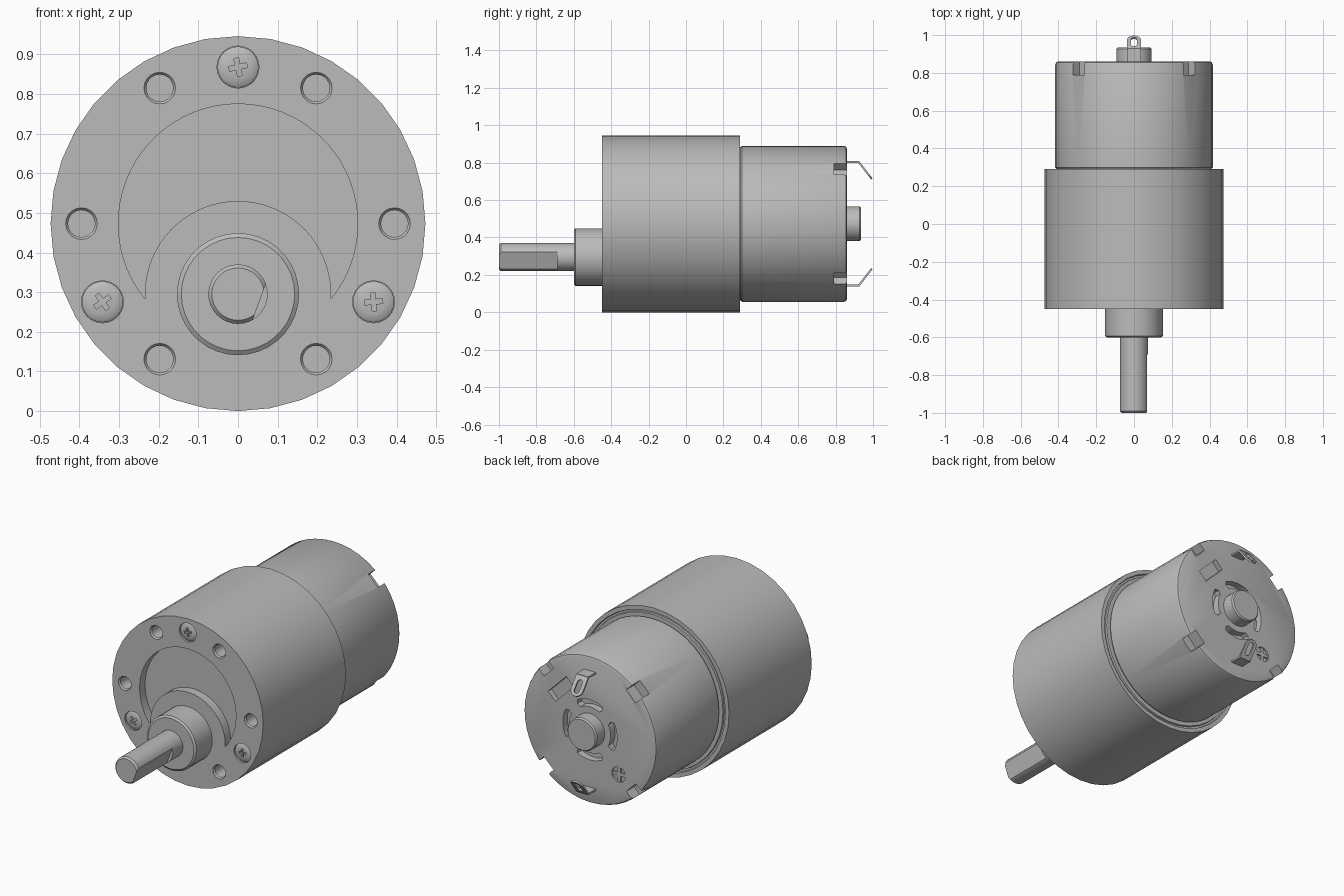
import bpy, bmesh, math
from math import sin, cos, pi, radians
from mathutils import Matrix

cube = bpy.data.objects.get("Cube")
if cube:
    bpy.data.objects.remove(cube, do_unlink=True)

AXIS = 0.473      # height of the body axis
SHAFT_Z = 0.295   # height of the output shaft
FRONT, REAR = -0.45, 0.86

steel = bpy.data.materials.new("grey steel")
steel.use_nodes = True
grey = (0.5, 0.5, 0.5, 1)
steel.diffuse_color = grey
bsdf = next(n for n in steel.node_tree.nodes if n.type == 'BSDF_PRINCIPLED')
bsdf.inputs["Base Color"].default_value = grey


def finish(name, bm):
    bmesh.ops.recalc_face_normals(bm, faces=bm.faces)
    mesh = bpy.data.meshes.new(name)
    bm.to_mesh(mesh)
    bm.free()
    mesh.materials.append(steel)
    obj = bpy.data.objects.new(name, mesh)
    bpy.context.collection.objects.link(obj)
    return obj


def lathe(name, profile, x=0, z=AXIS, segs=36):
    """Spin (radius, y) points about an axis parallel to y, with closed ends."""
    bm = bmesh.new()
    rings = []
    for r, y in profile:
        angles = [2 * pi * i / segs for i in range(segs)]
        rings.append([bm.verts.new((x + r * sin(a), y, z + r * cos(a))) for a in angles])
    for a, b in zip(rings, rings[1:]):
        for i in range(segs):
            j = (i + 1) % segs
            bm.faces.new((a[i], a[j], b[j], b[i]))
    bm.faces.new(rings[0])
    bm.faces.new(rings[-1])
    return finish(name, bm)


def prism(name, outline, y0, y1, x=0, z=AXIS, turn=0):
    """Extrude an (x, z) outline along y, turned by an angle and moved to x, z."""
    bm = bmesh.new()
    c, s = cos(turn), sin(turn)
    ends = [[bm.verts.new((x + u * c - v * s, y, z + u * s + v * c)) for u, v in outline]
            for y in (y0, y1)]
    n = len(outline)
    for i in range(n):
        j = (i + 1) % n
        bm.faces.new((ends[0][i], ends[0][j], ends[1][j], ends[1][i]))
    for e in ends:
        bm.faces.new(e)
    return finish(name, bm)


def polar(r, degrees):
    return r * cos(radians(degrees)), r * sin(radians(degrees))


def arc(r, a0, a1, n, dz=0):
    points = [polar(r, a0 + (a1 - a0) * i / n) for i in range(n + 1)]
    return [(u, v + dz) for u, v in points]


def rect(u0, u1, v0, v1):
    return [(u0, v0), (u1, v0), (u1, v1), (u0, v1)]


def plus(l, w):
    quarter = [(l, -w), (l, w), (w, w)]
    return [(u * cos(k * pi / 2) - v * sin(k * pi / 2), u * sin(k * pi / 2) + v * cos(k * pi / 2))
            for k in range(4) for u, v in quarter]


def cut(obj, cutters):
    for c in cutters:
        mod = obj.modifiers.new("cut", 'BOOLEAN')
        mod.operation, mod.solver, mod.object = 'DIFFERENCE', 'EXACT', c
        bpy.context.view_layer.objects.active = obj
        bpy.ops.object.modifier_apply(modifier=mod.name)
        bpy.data.objects.remove(c, do_unlink=True)


parts = []

# Gearbox housing with a crescent pocket, mounting holes and screw seats
gearbox = lathe("gearbox_housing", [(0.473, FRONT), (0.473, 0.29), (0.45, 0.29), (0.447, 0.28),
                                    (0.437, 0.28), (0.435, 0.29)])
drop = SHAFT_Z - AXIS
crescent = arc(0.302, -39, 219, 48) + arc(0.235, 182.9, -2.9, 36, drop)[1:-1]
cutters = [prism("pocket", crescent, FRONT - 0.05, FRONT + 0.05)]
BOLT = 0.395
for a in (0, 60, 120, 180, 240, 300):
    x, z = polar(BOLT, a)
    cutters.append(lathe("hole", [(0.04, FRONT - 0.02), (0.04, FRONT + 0.002), (0.034, FRONT + 0.01),
                                  (0.034, FRONT + 0.12)], x, AXIS + z, 20))
screw_angles = {90: 12, 210: 35, 330: 5}
for a in screw_angles:
    x, z = polar(BOLT, a)
    cutters.append(lathe("seat", [(0.053, FRONT - 0.02), (0.053, FRONT + 0.025)], x, AXIS + z, 24))
cut(gearbox, cutters)
parts.append(gearbox)

# Domed cross-head screws
for a, turn in screw_angles.items():
    x, z = polar(BOLT, a)
    screw = lathe("face_screw", [(0.052, FRONT + 0.03), (0.052, FRONT + 0.01), (0.045, FRONT + 0.005),
                                 (0.03, FRONT + 0.002), (0.012, FRONT)], x, AXIS + z, 24)
    cut(screw, [prism("cross", plus(0.023, 0.006), FRONT - 0.02, FRONT + 0.018,
                      x, AXIS + z, radians(turn))])
    parts.append(screw)

# Output bearing boss and the shaft with its flat
parts.append(lathe("bearing_boss", [(0.154, FRONT + 0.01), (0.154, -0.592), (0.143, -0.6)], z=SHAFT_Z))
shaft = lathe("output_shaft", [(0.075, -0.59), (0.075, -0.99), (0.066, -1.0)], z=SHAFT_Z, segs=32)
cut(shaft, [prism("flat", rect(0.057, 0.12, -0.1, 0.1), -1.05, -0.69, 0, SHAFT_Z, radians(-20))])
parts.append(shaft)

# Motor can with rounded rear edge
can = lathe("motor_can", [(0.41, 0.27), (0.41, 0.292), (0.417, 0.3), (0.417, REAR - 0.015),
                          (0.412, REAR - 0.004), (0.402, REAR)], segs=48)
cutters = []
vent = arc(0.17, -27, 27, 10) + [polar(0.15, 31)] + arc(0.13, 27, -27, 10) + [polar(0.15, -31)]
for k in range(4):
    # Edge notches and curved vent slots
    cutters.append(prism("notch", rect(0.365, 0.46, -0.042, 0.042), 0.79, 0.9, turn=pi / 4 + k * pi / 2))
    cutters.append(prism("vent", vent, REAR - 0.04, 0.9, turn=k * pi / 2))
cutters.append(prism("window", rect(0.225, 0.29, -0.08, 0.08), REAR - 0.03, 0.9, turn=pi / 4))
cutters.append(lathe("mark", [(0.043, REAR - 0.012), (0.043, 0.9)], -0.18, AXIS - 0.205, 20))
cut(can, cutters)
parts.append(can)

# Raised plus mark in its round recess
parts.append(prism("polarity_mark", plus(0.041, 0.009), REAR - 0.015, REAR - 0.003, -0.18, AXIS - 0.205))

# Rear bearing cap
parts.append(lathe("rear_bearing_cap", [(0.093, REAR - 0.05), (0.093, 0.927), (0.086, 0.935)], segs=32))

# Bent solder terminals, top and bottom
tilt = math.atan2(-0.614, -0.789)
for side, label in ((1, "upper"), (-1, "lower")):
    outline = [(-0.037, -0.004), (0.037, -0.004)] + arc(0.037, 0, 180, 10, 0.073)
    tab = prism(label + "_terminal_tab", outline, -0.005, 0.005, z=0)
    hole = arc(0.016, 180, 360, 8, 0.035) + arc(0.016, 0, 180, 8, 0.078)
    cut(tab, [prism("eye", hole, -0.05, 0.05, z=0)])
    place = Matrix.Translation((0, 0.926, 0.327)) @ Matrix.Rotation(tilt, 4, 'X')
    flip = Matrix.Translation((0, 0, AXIS)) @ Matrix.Diagonal((1, 1, side, 1))
    tab.data.transform(flip @ place)
    if side < 0:
        tab.data.flip_normals()
    stem_z = AXIS + side * 0.33
    parts += [tab, prism(label + "_terminal_stem", rect(-0.037, 0.037, -0.005, 0.005),
                         REAR - 0.02, 0.928, z=stem_z)]

# Smooth the round walls and keep the edges sharp
bpy.ops.object.select_all(action='DESELECT')
for p in parts:
    p.select_set(True)
bpy.context.view_layer.objects.active = parts[0]
bpy.ops.object.shade_smooth_by_angle(angle=radians(30))
